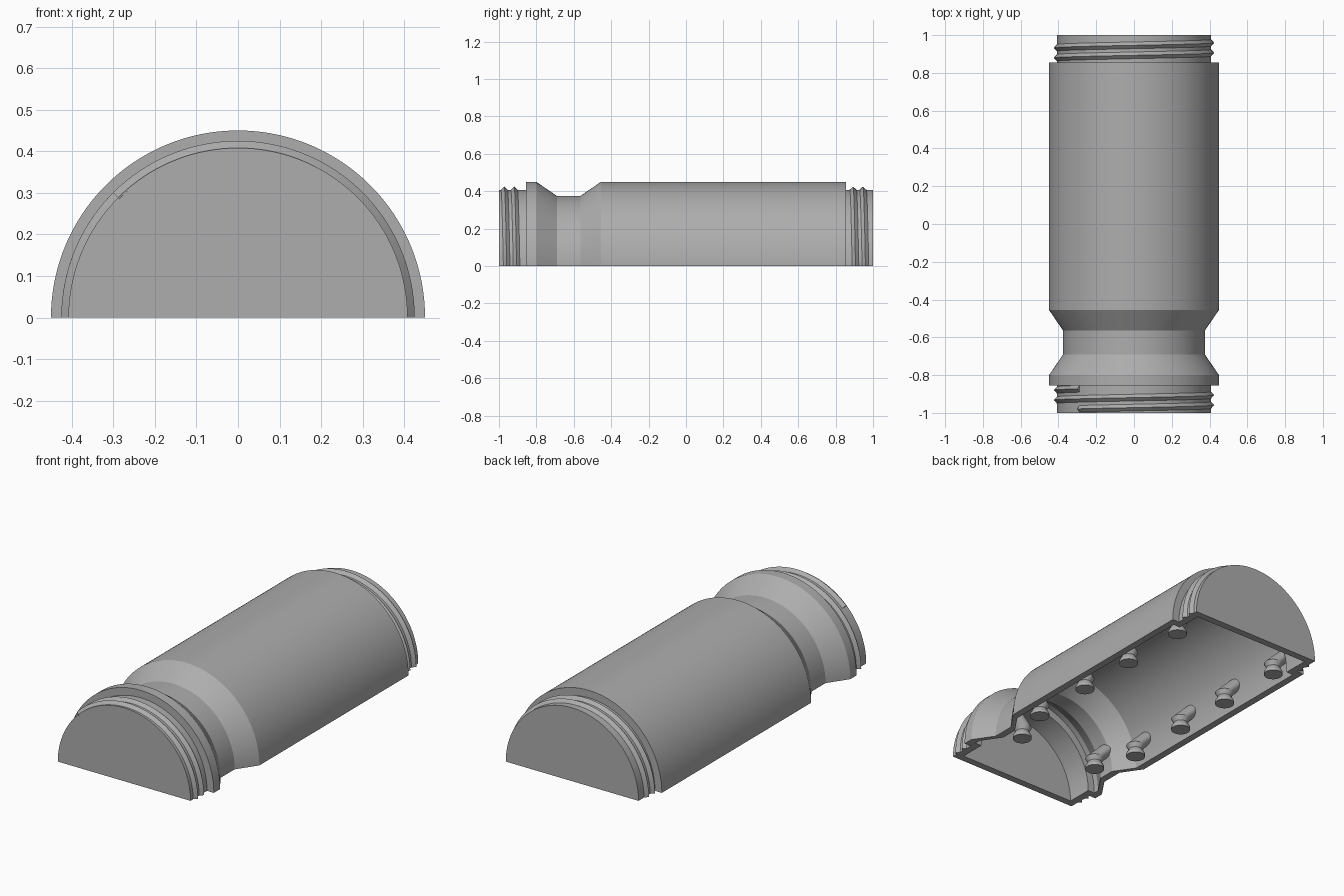
import bpy
import bmesh
from math import sin, cos, pi, sqrt, radians

if "Cube" in bpy.data.objects:
    bpy.data.objects.remove(bpy.data.objects["Cube"])

grey = bpy.data.materials.new("plain_grey")
grey.use_nodes = True
grey.diffuse_color = (0.42, 0.42, 0.42, 1)
grey.node_tree.nodes["Principled BSDF"].inputs["Base Color"].default_value = grey.diffuse_color


def finish(bm, name):
    """Turn a bmesh into a smooth-shaded grey object."""
    bmesh.ops.remove_doubles(bm, verts=bm.verts, dist=1e-5)
    bmesh.ops.recalc_face_normals(bm, faces=bm.faces)
    mesh = bpy.data.meshes.new(name)
    bm.to_mesh(mesh)
    bm.free()
    mesh.materials.append(grey)
    obj = bpy.data.objects.new(name, mesh)
    bpy.context.collection.objects.link(obj)
    bpy.ops.object.select_all(action='DESELECT')
    obj.select_set(True)
    bpy.context.view_layer.objects.active = obj
    bpy.ops.object.shade_smooth_by_angle(angle=radians(25))
    return obj


def sweep(sections, name):
    """Bridge closed sections of equal length and cap both ends."""
    bm = bmesh.new()
    rings = [[bm.verts.new(p) for p in section] for section in sections]
    for a, b in zip(rings, rings[1:]):
        for i in range(len(a)):
            j = (i + 1) % len(a)
            bm.faces.new((a[i], a[j], b[j], b[i]))
    bm.faces.new(rings[0])
    bm.faces.new(rings[-1][::-1])
    return finish(bm, name)


def around(profile, angle):
    """Place (y, radius) points at an angle about the long axis."""
    return [(r * cos(angle), y, r * sin(angle)) for y, r in profile]


# Hollow half shell with closed ends and a waist
outer = [(-1, 0), (-1, .408), (-.855, .408), (-.855, .45), (-.80, .45), (-.69, .375),
         (-.565, .375), (-.455, .45), (.855, .45), (.855, .408), (1, .408), (1, 0)]
inner = [(.96, 0), (.96, .368), (.815, .368), (.815, .41), (-.47, .41), (-.58, .335),
         (-.675, .335), (-.785, .41), (-.815, .41), (-.815, .368), (-.96, .368), (-.96, 0)]
STEPS = 96
sweep([around(outer + inner, pi * i / STEPS) for i in range(STEPS + 1)], "half_shell")


# Screw thread ridges: y at the crown, start and end angle
PITCH = .053


def ridge(name, y, start, end):
    sections = []
    for i in range(STEPS + 1):
        a = radians(start + (end - start) * i / STEPS)
        c = y + PITCH * (pi / 2 - a) / (2 * pi)
        sections.append(around([(c - .022, .404), (c, .425), (c + .022, .404), (c, .395)], a))
    sweep(sections, name)


ridge("front_thread_outer", -.972, 0, 135)
ridge("front_thread_middle", -.972 + PITCH, 0, 180)
ridge("front_thread_inner", -.972 + 2 * PITCH, 135, 180)
ridge("back_thread_inner", .893, 0, 180)
ridge("back_thread_outer", .893 + PITCH, 0, 180)


# Snap studs: waisted tip, then an arm slanting out to the wall
def stud(name, x, y, wall, side):
    def ring(z, r):
        return [(x + r * cos(t), y + r * sin(t), z)
                for t in (2 * pi * k / 32 for k in range(32))]

    def to_wall(p):
        px, py, pz = p
        t = (sqrt(2 * wall ** 2 - (px - pz) ** 2) - px - pz) / 2
        return (px + t, py, pz + t)

    rings = [ring(z, r) for z, r in ((0, .05), (.015, .05), (.04, .036), (.065, .05))]
    rings.append([to_wall(p) for p in rings[-1]])
    sweep([[(side * px, py, pz) for px, py, pz in r] for r in rings], name)


for side, label in ((1, "left"), (-1, "right")):
    stud(f"{label}_waist_stud", .25, -.62, .35, side)
    for n, y in enumerate((-.38, -.01, .35, .75)):
        stud(f"{label}_body_stud_{n + 1}", .33, y, .425, side)
